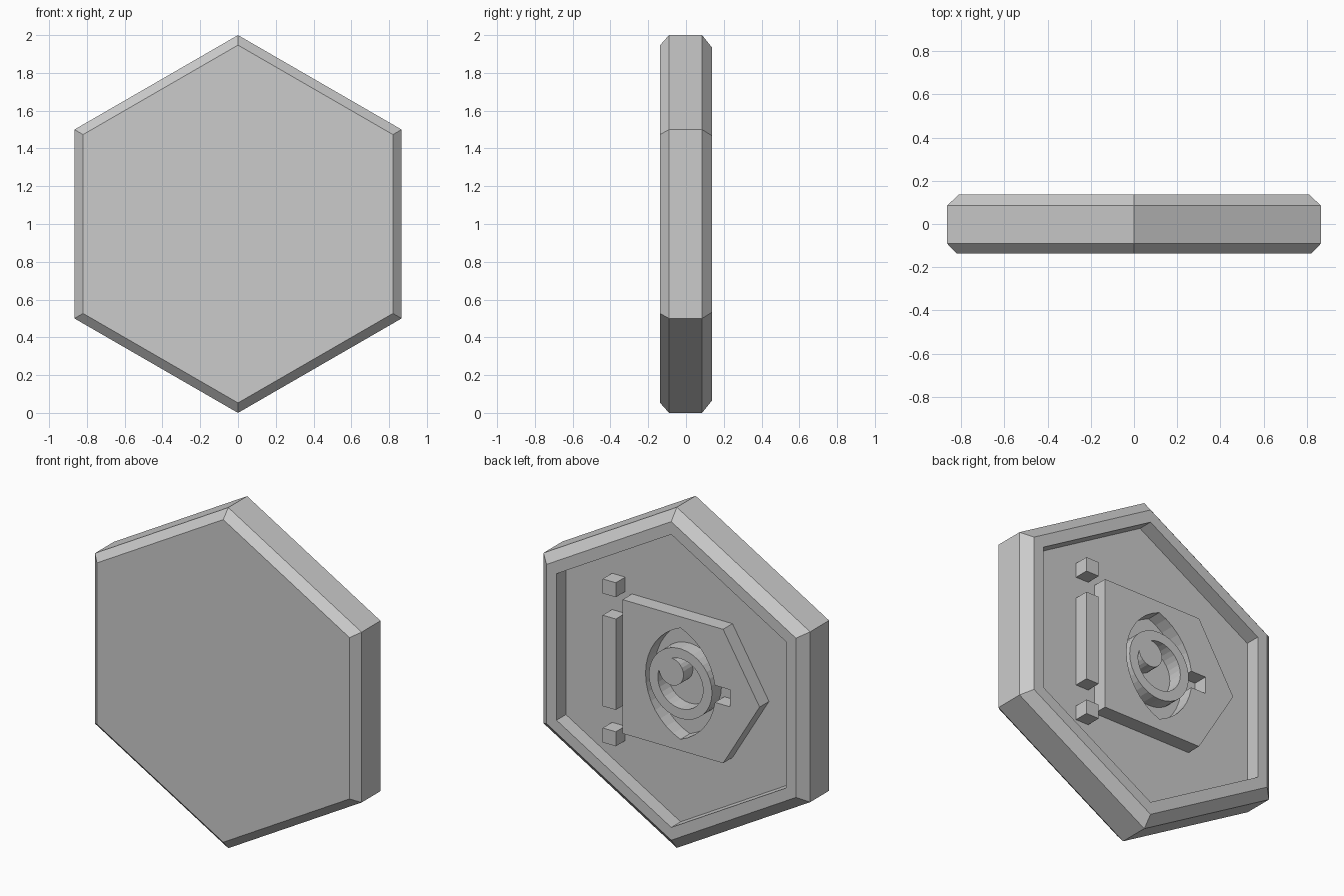
import bpy, bmesh
from math import sin, cos, pi, atan2, hypot

cube = bpy.data.objects.get("Cube")
if cube:
    bpy.data.objects.remove(cube, do_unlink=True)

MID = 1.0        # height of the centre
FLOOR = 0.05     # bottom of the recess in the back
TOP = 0.137      # raised surface of the back
EYE_X = -0.06

grey = bpy.data.materials.new("plain_grey")
grey.use_nodes = True
colour = (0.6, 0.6, 0.6, 1)
grey.diffuse_color = colour
grey.node_tree.nodes["Principled BSDF"].inputs["Base Color"].default_value = colour


def loft(name, sections):
    """Skin a stack of (y, outline) sections and cap both ends."""
    bm = bmesh.new()
    rings = [[bm.verts.new((x, y, z)) for x, z in outline] for y, outline in sections]
    for a, b in zip(rings, rings[1:]):
        n = len(a)
        for i in range(n):
            j = (i + 1) % n
            bm.faces.new((a[i], a[j], b[j], b[i]))
    bm.faces.new(rings[0])
    bm.faces.new(rings[-1])
    bmesh.ops.recalc_face_normals(bm, faces=bm.faces)
    mesh = bpy.data.meshes.new(name)
    bm.to_mesh(mesh)
    bm.free()
    mesh.materials.append(grey)
    obj = bpy.data.objects.new(name, mesh)
    bpy.context.collection.objects.link(obj)
    return obj


def raised(name, outline):
    return loft(name, [(FLOOR - 0.01, outline), (TOP, outline)])


def cutter(name, outline, margin=0.0):
    obj = loft(name, [(-0.05 - margin, outline), (0.25 + margin, outline)])
    obj.hide_render = True
    return obj


def polygon(r, n, cx=0.0, cz=MID, start=pi / 2):
    return [(cx + r * cos(start + 2 * pi * i / n), cz + r * sin(start + 2 * pi * i / n))
            for i in range(n)]


def box(x0, x1, z0, z1):
    return [(x0, z0), (x1, z0), (x1, z1), (x0, z1)]


def lens(cx, w, h, n=16):
    """Pointed oval made of two arcs."""
    r = (w * w + h * h) / (2 * w)
    half = atan2(h, r - w)
    arc = [(r * cos(t) - (r - w), r * sin(t))
           for t in (-half + 2 * half * i / n for i in range(n))]
    return [(cx + s * x, MID + s * z) for s in (1, -1) for x, z in arc]


def carve(obj, tool):
    mod = obj.modifiers.new("cut", "BOOLEAN")
    mod.operation = "DIFFERENCE"
    mod.solver = "EXACT"
    mod.object = tool
    bpy.context.view_layer.update()
    result = bpy.data.meshes.new_from_object(
        obj.evaluated_get(bpy.context.evaluated_depsgraph_get()))
    obj.modifiers.clear()
    obj.data = result
    bpy.data.objects.remove(tool, do_unlink=True)


# Bevelled hexagonal body with a recess in the back
loft("hexagon_body", [(y, polygon(r, 6)) for y, r in (
    (-TOP, 0.947), (-0.09, 1.0), (0.085, 1.0), (TOP, 0.935), (TOP, 0.86), (FLOOR, 0.86))])

# Five-sided plate with an eye opening and a side notch
upper = [(0.316, 0.393), (-0.337, 0.393)]
plate_outline = ([(x, MID + z) for x, z in upper] + [(-0.574, MID)]
                 + [(x, MID - z) for x, z in reversed(upper)])
plate = raised("eye_plate", plate_outline)
carve(plate, cutter("eye_cutter", lens(EYE_X, 0.227, 0.327)))
carve(plate, cutter("notch_cutter", box(-0.382, -0.2, MID - 0.05, MID + 0.05)))

# Iris ring whose hole is a crescent, leaving the pupil joined to the ring
iris = raised("iris_and_pupil", polygon(0.205, 32, EYE_X))
crescent = cutter("crescent_cutter", polygon(0.147, 32, EYE_X))
carve(crescent, cutter("pupil_shape", polygon(0.08, 24, 0.0, MID + 0.055), 0.05))
carve(iris, crescent)

# Column of a long bar between two small blocks
for name, z0, z1 in (("long_bar", -0.267, 0.267),
                     ("upper_block", 0.395, 0.48),
                     ("lower_block", -0.48, -0.395)):
    raised(name, box(0.36, 0.445, MID + z0, MID + z1))
